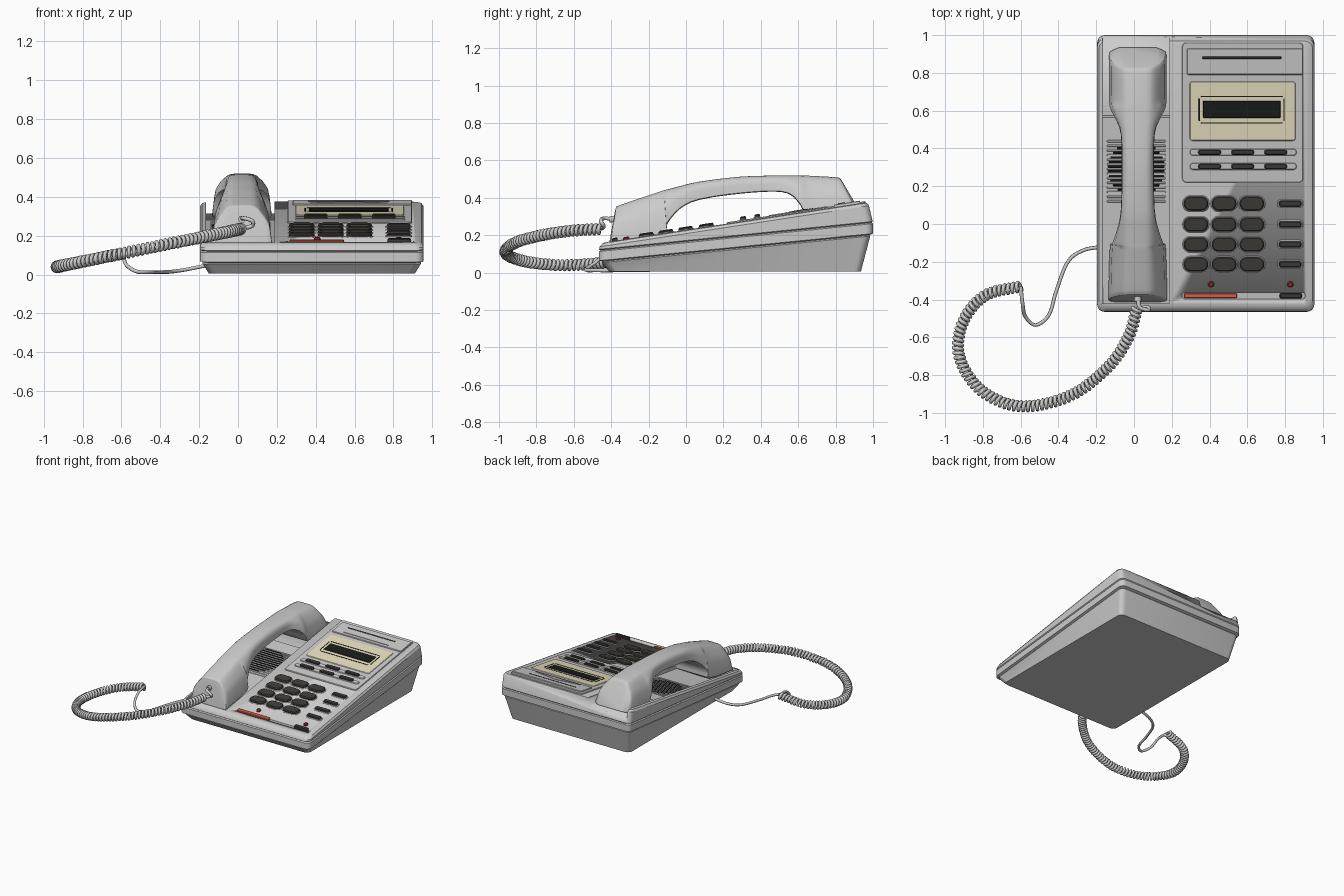
import bpy, bmesh, math
from mathutils import Vector

if "Cube" in bpy.data.objects:
    bpy.data.objects.remove(bpy.data.objects["Cube"])


def material(name, rgb):
    m = bpy.data.materials.new(name)
    m.diffuse_color = (*rgb, 1)
    m.use_nodes = True
    m.node_tree.nodes["Principled BSDF"].inputs["Base Color"].default_value = m.diffuse_color
    return m


DARK = material("dark_plastic", (0.05, 0.045, 0.04))
BLACK = material("screen_black", (0.01, 0.012, 0.01))
CREAM = material("cream", (0.80, 0.74, 0.53))
RED = material("red", (0.85, 0.13, 0.06))
MAROON = material("lamp_red", (0.25, 0.03, 0.03))


def deck(y):
    """Height of the sloping top face."""
    return 0.2286 + 0.153 * y


def loft(name, rings, mat=None, angle=35):
    """Skin closed rings of equal length and cap both ends."""
    bm = bmesh.new()
    vs = [[bm.verts.new(p) for p in r] for r in rings]
    n = len(vs[0])
    for a, b in zip(vs, vs[1:]):
        for i in range(n):
            j = (i + 1) % n
            bm.faces.new((a[i], a[j], b[j], b[i]))
    bm.faces.new(vs[0][::-1])
    bm.faces.new(vs[-1])
    bmesh.ops.recalc_face_normals(bm, faces=bm.faces)
    me = bpy.data.meshes.new(name)
    bm.to_mesh(me)
    bm.free()
    ob = bpy.data.objects.new(name, me)
    bpy.context.collection.objects.link(ob)
    if mat:
        me.materials.append(mat)
    bpy.ops.object.select_all(action='DESELECT')
    ob.select_set(True)
    bpy.context.view_layer.objects.active = ob
    bpy.ops.object.shade_smooth_by_angle(angle=math.radians(angle))
    return ob


def rrect(x0, x1, y0, y1, r, seg=5):
    r = max(r, 0.001)
    pts = []
    corners = ((x1 - r, y1 - r), (x0 + r, y1 - r), (x0 + r, y0 + r), (x1 - r, y0 + r))
    for k, (cx, cy) in enumerate(corners):
        for i in range(seg + 1):
            a = math.pi / 2 * (k + i / seg)
            pts.append((cx + r * math.cos(a), cy + r * math.sin(a)))
    return pts


def plate(name, x, y, w, h, rise, mat=None, r=0.01, base=-0.01, bev=0.003):
    """Rounded block lying on the sloping deck, centred at x, y."""
    def ring(inset, up):
        o = rrect(x - w/2 + inset, x + w/2 - inset, y - h/2 + inset, y + h/2 - inset, r - inset)
        return [Vector((px, py, deck(py) + up)) for px, py in o]
    return loft(name, [ring(0, base), ring(0, rise - bev), ring(bev, rise)], mat)


def spline(pts, n):
    """Catmull-Rom samples through points of any dimension."""
    p = [Vector(q) for q in pts]
    p = [2 * p[0] - p[1]] + p + [2 * p[-1] - p[-2]]
    out = []
    for a, b, c, d in zip(p, p[1:], p[2:], p[3:]):
        for i in range(n):
            t = i / n
            out.append(0.5 * (2*b + (c - a)*t + (2*a - 5*b + 4*c - d)*t*t + (3*b - a - 3*c + d)*t**3))
    return out + [p[-2]]


def cord(name, pts, radius):
    cu = bpy.data.curves.new(name, 'CURVE')
    cu.dimensions = '3D'
    cu.bevel_depth, cu.bevel_resolution, cu.use_fill_caps = radius, 1, True
    s = cu.splines.new('POLY')
    s.points.add(len(pts) - 1)
    for q, v in zip(s.points, pts):
        q.co = (*v, 1)
    bpy.context.collection.objects.link(bpy.data.objects.new(name, cu))


# Body shell: inset, front y, back y, then height plane a + b*y
layers = [(.045, -.41, .935, .005, 0), (.012, -.45, .985, .098, .099),
          (.020, -.445, .980, .104, .099), (0, -.465, 1.0, .110, .099),
          (0, -.465, 1.0, .160, .102), (.008, -.457, .993, .166, .102),
          (0, -.465, .998, .172, .102), (0, -.462, .978, .2086, .153),
          (.010, -.447, .968, .224, .153), (.024, -.43, .956, .2286, .153)]
body = loft("body", [[Vector((x, y, a + b * y)) for x, y in rrect(-.195 + i, .955 - i, y0, y1, .04)]
                     for i, y0, y1, a, b in layers], angle=30)

# Handset channel and button slots, cut from the body
prof = [(-.42, .2), (-.42, -.02), (.565, -.035), (.575, -.065), (1.1, -.065), (1.1, .2)]
cutters = [loft("channel_cutter", [[Vector((x, y, deck(y) + h)) for y, h in prof] for x in (-.165, .187)])]
cutters.append(plate("slot_cutter", .58, -.38, .65, .034, .05, r=.012, base=-.012))
for ob in cutters:
    m = body.modifiers.new("cut", 'BOOLEAN')
    m.operation, m.solver, m.object = 'DIFFERENCE', 'EXACT', ob
    bpy.context.view_layer.objects.active = body
    bpy.ops.object.modifier_apply(modifier=m.name)
    bpy.data.objects.remove(ob)

# Speaker grille on the channel floor
for i in range(14):
    y = .12 + i * .0245
    plate("grille_rib", .0125, y, .31, .012, -.024, r=.004, base=-.05, bev=.002)
    half = math.sqrt(max(0, .15**2 - (y - .28)**2))
    if half > .03:
        plate("grille_slot", .0125, y + .012, 2 * half, .012, -.023, BLACK, r=.004, base=-.05, bev=.001)

# Display panel with card flap, label and screen
plate("display_panel", .575, .59, .64, .74, .007, r=.02)
plate("card_flap", .588, .86, .615, .14, .014, r=.008)
plate("card_slot", .57, .88, .42, .012, .0155, DARK, r=.004, bev=.001)
tri = [(.37, .812), (.77, .812), (.57, .85)]
loft("flap_arrow", [[Vector((x, y, deck(y) + h)) for x, y in tri] for h in (0, .018)])
plate("label", .575, .598, .56, .315, .011, CREAM, r=.015)
for y in (.535, .675):
    plate("screen_frame_bar", .57, y, .43, .007, .0125, BLACK, r=.003, bev=.001)
for x in (.346, .794):
    plate("screen_frame_side", x, .605, .007, .12, .0125, BLACK, r=.003, bev=.001)
plate("screen", .57, .607, .41, .09, .014, BLACK, r=.004)

# Memory buttons on two raised rails
for y in (.38, .305):
    plate("button_rail", .578, y, .565, .036, .013, r=.016)
    for x in (.40, .575, .75):
        plate("memory_button", x, y, .12, .03, .026, DARK, r=.013, bev=.005)

# Keypad and function buttons
for y in (.108, -.002, -.108, -.213):
    for x in (.328, .477, .624):
        plate("key_surround", x, y, .142, .086, .004, r=.04)
        plate("key", x, y, .13, .076, .017, DARK, r=.036, bev=.006)
    plate("function_surround", .827, y, .136, .044, .005, r=.015)
    plate("function_button", .827, y, .12, .034, .017, DARK, r=.014, bev=.005)

# Front strip: red bar, button and lamps
plate("red_bar", .405, -.38, .28, .026, .008, RED, r=.006, base=-.02)
plate("front_button", .83, -.38, .12, .03, .016, DARK, r=.013, base=-.02, bev=.005)
for x in (.408, .827):
    plate("lamp", x, -.32, .034, .034, .012, MAROON, r=.017, bev=.006)

# Handset stations: top y, z; bottom y, z; top and bottom half widths
stations = [(-.385, .30, -.412, .15, .075, .135), (-.375, .345, -.405, .15, .095, .152),
            (-.35, .362, -.37, .155, .105, .155), (-.14, .433, -.125, .19, .10, .148),
            (-.11, .442, -.10, .26, .095, .135), (-.03, .463, -.03, .342, .085, .11),
            (.075, .487, .075, .39, .08, .09), (.29, .513, .29, .422, .075, .085),
            (.476, .519, .476, .433, .08, .09), (.56, .519, .56, .415, .09, .12),
            (.62, .519, .61, .362, .10, .145), (.66, .518, .67, .29, .105, .152),
            (.80, .51, .89, .31, .105, .152), (.825, .502, .92, .315, .095, .14),
            (.84, .48, .935, .32, .075, .11)]
rings = []
for yt, zt, yb, zb, wt, wb in spline(stations, 3):
    half = [(0, wb - .012), (.05, wb), (.5, wb * .75 + wt * .25), (.7, wb * .3 + wt * .7),
            (.82, wt * .95), (.93, wt * .78), (.98, wt * .6), (1, wt * .4)]
    pts = [(w, s) for s, w in half] + [(-w, s) for s, w in reversed(half)]
    rings.append([Vector((.02 + w, yb + (yt - yb) * s, zb + (zt - zb) * s)) for w, s in pts])
loft("handset", rings, angle=40)

# Coiled cord: a helix around a tilted loop
loop = [(.015, -.45), (-.03, -.60), (-.14, -.76), (-.34, -.91), (-.6, -.965), (-.81, -.88),
        (-.925, -.70), (-.905, -.52), (-.79, -.38), (-.60, -.33)]
path = spline([(x, y, .04 + .205 * (x + .93)) for x, y in loop], 90)
coil, turns, dist = [], 78, [0]
for a, b in zip(path, path[1:]):
    dist.append(dist[-1] + (b - a).length)
for i, p in enumerate(path):
    t = (path[min(i + 1, len(path) - 1)] - path[max(i - 1, 0)]).normalized()
    side = t.cross(Vector((0, 0, 1))).normalized()
    a = 2 * math.pi * turns * dist[i] / dist[-1]
    coil.append(p + .023 * (math.cos(a) * side + math.sin(a) * side.cross(t)))
cord("coiled_cord", coil, .0105)

# Straight cord ends and the handset plug
cord("handset_lead", spline([(.02, -.38, .285), (.03, -.44, .29), (.075, -.455, .275),
                             (.07, -.44, .25), (.015, -.45, .235)], 8), .011)
cord("base_lead", spline([(-.60, -.33, .108), (-.59, -.42, .10), (-.575, -.49, .05), (-.52, -.535, .015),
                          (-.45, -.48, .012), (-.41, -.35, .012), (-.35, -.20, .014),
                          (-.27, -.14, .025), (-.17, -.12, .045)], 8), .01)
cord("handset_plug", [Vector((.02, -.37, .285)), Vector((.02, -.41, .285))], .02)
